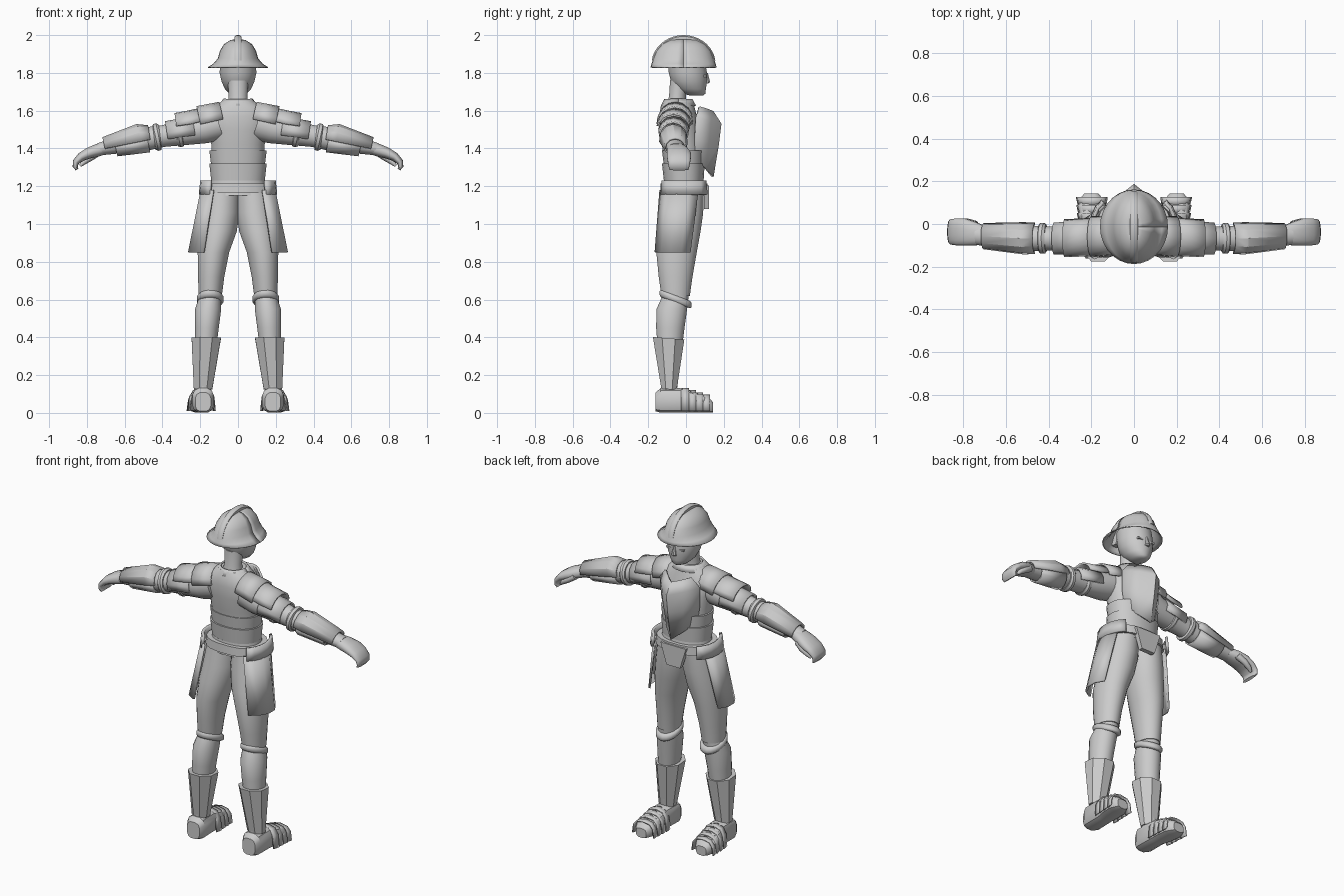
import bpy, bmesh, math
from mathutils import Vector

grey = bpy.data.materials.new("plain grey")
grey.diffuse_color = (0.6, 0.6, 0.6, 1)
X, Y, Z = Vector((1, 0, 0)), Vector((0, 1, 0)), Vector((0, 0, 1))


def finish(name, bm, mirror=False, thick=0, angle=35):
    bmesh.ops.recalc_face_normals(bm, faces=bm.faces)
    me = bpy.data.meshes.new(name)
    bm.to_mesh(me)
    bm.free()
    ob = bpy.data.objects.new(name, me)
    bpy.context.collection.objects.link(ob)
    me.materials.append(grey)
    bpy.ops.object.select_all(action='DESELECT')
    ob.select_set(True)
    bpy.context.view_layer.objects.active = ob
    bpy.ops.object.shade_smooth_by_angle(angle=math.radians(angle))
    if thick:
        mod = ob.modifiers.new("thickness", 'SOLIDIFY')
        mod.thickness = thick
        mod.offset = 0
    if mirror:
        ob.modifiers.new("mirror", 'MIRROR')
    return ob


def loft(name, rings, u, v=None, n=20, arc=None, power=1.0, mirror=False,
         thick=0.012, angle=35):
    """Skin elliptical rings (x, y, z, ru, rv); an arc in degrees gives an open plate."""
    bm = bmesh.new()
    rows = []
    pts = [Vector(r[:3]) for r in rings]
    for i, r in enumerate(rings):
        w = v
        if w is None:
            t = pts[min(i + 1, len(pts) - 1)] - pts[max(i - 1, 0)]
            w = t.cross(u).normalized()
        a0, a1 = arc or (0, 360)
        count = n + 1 if arc else n
        row = []
        for k in range(count):
            a = math.radians(a0 + (a1 - a0) * k / n + (0 if arc else 180 / n))
            c, s = math.cos(a), math.sin(a)
            c = math.copysign(abs(c) ** power, c)
            s = math.copysign(abs(s) ** power, s)
            row.append(bm.verts.new(pts[i] + u * (c * r[3]) + w * (s * r[4])))
        rows.append(row)
    for a, b in zip(rows, rows[1:]):
        for k in range(n):
            j = (k + 1) % len(a)
            bm.faces.new((a[k], a[j], b[j], b[k]))
    if not arc:
        bm.faces.new(rows[0])
        bm.faces.new(rows[-1])
    return finish(name, bm, mirror, thick if arc else 0, angle)


def column(name, rings, **kw):
    return loft(name, rings, X, Y, **kw)


def prism(name, outline, y0, y1, mirror=False):
    """Extrude an x-z outline between two depths."""
    bm = bmesh.new()
    f = bm.faces.new([bm.verts.new((x, y0, z)) for x, z in outline])
    ext = bmesh.ops.extrude_face_region(bm, geom=[f])
    moved = [g for g in ext['geom'] if isinstance(g, bmesh.types.BMVert)]
    bmesh.ops.translate(bm, verts=moved, vec=(0, y1 - y0, 0))
    return finish(name, bm, mirror)


# Head and neck
column("neck", [(0, -.05, 1.62, .058, .052), (0, -.045, 1.68, .05, .045),
                (0, -.035, 1.76, .055, .05)])
column("head", [(0, .055, 1.68, .022, .035), (0, .045, 1.69, .045, .058),
                (0, .028, 1.715, .07, .078), (0, .016, 1.755, .088, .096),
                (0, .01, 1.80, .098, .102), (0, 0, 1.87, .095, .1)], n=24, angle=60)
column("nose", [(0, .108, 1.745, .014, .012), (0, .113, 1.752, .014, .016),
                (0, .108, 1.80, .007, .008)], n=8)
prism("eye", [(.02, 1.776), (.055, 1.779), (.057, 1.788), (.022, 1.786)], .092, .108, True)

# Helmet with flared brim and crest
column("helmet", [(0, -.013, 1.828, .158, .172), (0, -.013, 1.845, .13, .168),
                  (0, -.013, 1.875, .104, .158), (0, -.013, 1.915, .093, .142),
                  (0, -.013, 1.95, .072, .112), (0, -.013, 1.97, .04, .075),
                  (0, -.013, 1.977, .008, .015)], n=28, arc=(0, 360), thick=.006, angle=60)
bm = bmesh.new()
prev = None
steps = 18
for i in range(steps + 1):
    a = math.radians(8 + 164 * i / steps)
    c, s = math.cos(a), math.sin(a)
    row = [bm.verts.new((x, -.013 + ry * c, 1.845 + rz * s))
           for x, ry, rz in ((-.018, .12, .11), (-.018, .163, .148), (-.008, .17, .155),
                             (.008, .17, .155), (.018, .163, .148), (.018, .12, .11))]
    if prev:
        for k in range(6):
            bm.faces.new((prev[k], prev[(k + 1) % 6], row[(k + 1) % 6], row[k]))
    else:
        bm.faces.new(row)
    prev = row
bm.faces.new(prev)
finish("helmet_crest", bm)

# Torso, waist plates and collar
column("torso", [(0, -.01, 1.15, .165, .115), (0, -.01, 1.24, .138, .1),
                 (0, -.015, 1.33, .143, .1), (0, -.02, 1.42, .142, .108),
                 (0, -.03, 1.50, .155, .11), (0, -.042, 1.57, .165, .1),
                 (0, -.045, 1.62, .13, .09), (0, -.042, 1.652, .082, .077)], n=28, power=.9)
for i, (z0, z1) in enumerate(((1.23, 1.32), (1.31, 1.39))):
    column(f"waist_plate_{i + 1}", [(0, -.012, z0, .143, .106),
                                    (0, -.014, z1, .153, .114)], n=24, power=.9)
column("collar", [(0, -.04, 1.625, .105, .088), (0, -.04, 1.66, .072, .07)],
       n=20, arc=(0, 360), thick=.01)

# Ridged chest shield
bm = bmesh.new()
rows = []
for half, ze, ye, zm, ym in ((.085, 1.62, .07, 1.595, .14), (.13, 1.565, .055, 1.53, .182),
                             (.125, 1.45, .048, 1.42, .168), (.105, 1.345, .045, 1.25, .14)):
    rows.append([bm.verts.new((half * t, ye + (ym - ye) * (1 - abs(t) ** 1.25),
                               ze + (zm - ze) * (1 - abs(t))))
                 for t in (-1, -.5, 0, .5, 1)])
for a, b in zip(rows, rows[1:]):
    for k in range(4):
        bm.faces.new((a[k], a[k + 1], b[k + 1], b[k]))
finish("chest_shield", bm, thick=.012)

# Belt, front tab and hip pouches
column("belt", [(0, -.01, 1.165, .178, .128), (0, -.01, 1.215, .172, .125)], n=20, power=.8)
column("belt_side_plate", [(.1, -.01, 1.155, .1, .135), (.1, -.01, 1.23, .092, .128)],
       n=6, arc=(-62, 62), mirror=True, thick=.016)
prism("front_tab", [(-.085, 1.205), (.085, 1.205), (.045, 1.08), (-.045, 1.08)], .095, .122)

# Legs: trousers, knee band, calf, greave
column("trouser_leg", [(.08, -.01, 1.18, .09, .105), (.09, -.02, 1.06, .1, .112),
                       (.106, -.035, .96, .1, .113), (.13, -.05, .85, .084, .108),
                       (.142, -.055, .72, .07, .09), (.147, -.055, .62, .062, .076)],
       n=24, mirror=True)
loft("knee_band", [(.147, -.055, .583, .062, .078), (.147, -.055, .592, .071, .086),
                   (.147, -.055, .612, .071, .086), (.147, -.055, .622, .062, .078)],
     X, Vector((0, 1, -.38)), mirror=True, angle=60)
column("calf", [(.147, -.055, .62, .058, .07), (.158, -.075, .55, .07, .082),
                (.165, -.083, .45, .064, .076), (.185, -.09, .1, .04, .04)], mirror=True)
loft("greave", [(.185, -.09, .125, .053, .044), (.168, -.092, .395, .084, .09)],
     X, Vector((0, 1, -.08)), n=8, mirror=True, angle=20)

# Hip flaps hanging from the belt
column("hip_flap", [(.09, -.02, 1.18, .105, .125), (.132, -.055, .85, .13, .115)],
       n=4, arc=(-68, 42), mirror=True, thick=.012, angle=20)

# Armoured feet with overlapping bands
loft("foot", [(.185, -.162, .058, .042, .05), (.185, -.135, .066, .058, .066),
              (.187, -.03, .066, .056, .066), (.193, .03, .058, .064, .058),
              (.197, .09, .048, .064, .048), (.2, .13, .036, .045, .036),
              (.2, .142, .03, .034, .028)], X, Z, n=12, power=.65, mirror=True)
for i in range(4):
    y, h = -.025 + i * .037, .131 - i * .012
    loft(f"foot_band_{i + 1}", [(.19 + i * .002, y, .01, .064, h - .012),
                                (.192 + i * .002, y + .04, .01, .071, h - .012)],
         X, Z, n=6, arc=(0, 180), power=.7, mirror=True, thick=.007, angle=20)

# Arms and elbow rings
loft("arm", [(.1, -.06, 1.53, .08, .085), (.18, -.063, 1.505, .08, .08),
             (.28, -.067, 1.483, .068, .066), (.4, -.068, 1.465, .056, .058),
             (.47, -.068, 1.453, .06, .062), (.56, -.066, 1.435, .058, .055),
             (.66, -.06, 1.412, .05, .042), (.74, -.053, 1.395, .045, .033)], Y, mirror=True)
for name, x, z, r in (("upper_arm_band", .31, 1.478, .072), ("elbow_ring", .428, 1.46, .073)):
    loft(name, [(x - .016, -.067, z + .003, r - .008, r - .008), (x - .008, -.067, z + .002, r, r),
                (x + .008, -.067, z - .002, r, r), (x + .016, -.067, z - .003, r - .008, r - .008)],
         Y, mirror=True)

# Shoulder plates
shoulder = (([(.08, -.055, 1.562, .086, .082), (.2, -.06, 1.535, .092, .086)], (-5, 185)),
            ([(.17, -.06, 1.535, .088, .08), (.25, -.064, 1.515, .086, .082),
              (.325, -.066, 1.505, .086, .078)], (10, 170)),
            ([(.23, -.065, 1.495, .078, .072), (.375, -.068, 1.472, .07, .068)], (-20, 200)))
for i, (rings, arc) in enumerate(shoulder):
    loft(f"shoulder_plate_{i + 1}", rings, Y, n=8, arc=arc, mirror=True, thick=.01, angle=30)

# Forearm guards
loft("forearm_guard", [(.465, -.067, 1.453, .068, .065), (.52, -.067, 1.443, .07, .082),
                       (.705, -.057, 1.403, .056, .052)],
     Y, n=6, arc=(-5, 185), mirror=True, angle=25)
loft("forearm_under_guard", [(.48, -.067, 1.45, .064, .068), (.65, -.06, 1.413, .055, .052)],
     Y, n=6, arc=(185, 355), mirror=True, thick=.008, angle=25)

# Hands with curled fingers and thumb
loft("hand", [(.7, -.053, 1.402, .044, .032), (.745, -.045, 1.39, .056, .034),
              (.79, -.038, 1.375, .064, .03), (.83, -.037, 1.355, .064, .024),
              (.858, -.037, 1.328, .06, .018), (.862, -.037, 1.305, .056, .014),
              (.852, -.037, 1.288, .05, .008)], Y, n=16, power=.85, mirror=True, angle=60)
loft("thumb", [(.74, -.005, 1.38, .02, .02), (.78, .008, 1.352, .018, .018),
               (.815, .006, 1.328, .015, .014), (.835, 0, 1.308, .007, .007)],
     Y, n=10, mirror=True, angle=60)
